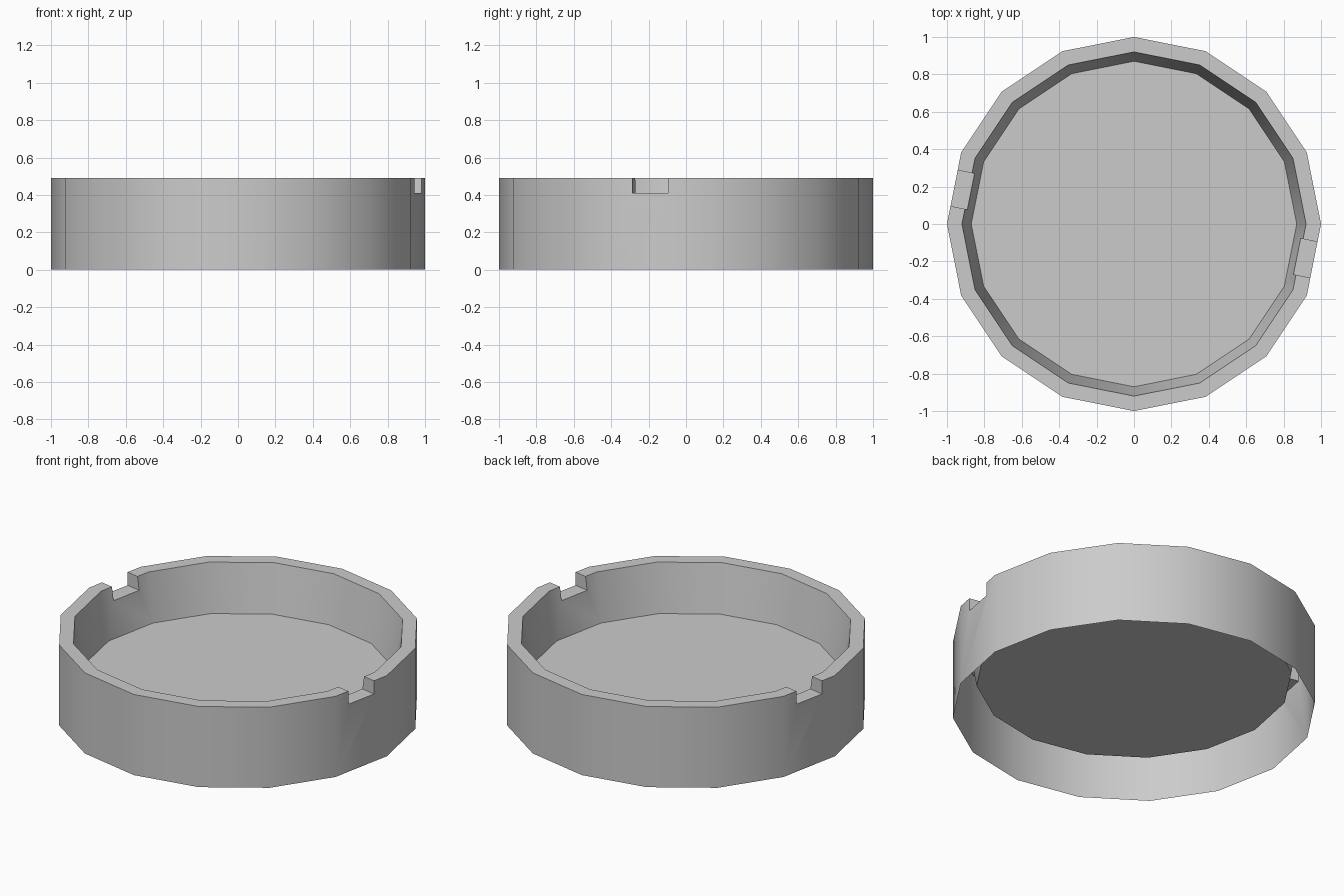
import bpy, bmesh
from math import cos, sin, pi, radians
from mathutils import Matrix

if "Cube" in bpy.data.objects:
    bpy.data.objects.remove(bpy.data.objects["Cube"])

SIDES = 16
HEIGHT = 0.49


def ring(bm, radius, z):
    return [bm.verts.new((radius * cos(2 * pi * i / SIDES),
                          radius * sin(2 * pi * i / SIDES), z)) for i in range(SIDES)]


def make_object(name, bm):
    bmesh.ops.recalc_face_normals(bm, faces=bm.faces)
    mesh = bpy.data.meshes.new(name)
    bm.to_mesh(mesh)
    bm.free()
    obj = bpy.data.objects.new(name, mesh)
    bpy.context.collection.objects.link(obj)
    return obj


# Round tray: outer wall, flat rim, tapered inner wall and raised floor
bm = bmesh.new()
profile = [(1.0, 0.0), (1.0, HEIGHT), (0.92, HEIGHT), (0.87, 0.20)]
rings = [ring(bm, r, z) for r, z in profile]
for a, b in zip(rings, rings[1:]):
    for i in range(SIDES):
        j = (i + 1) % SIDES
        bm.faces.new((a[i], a[j], b[j], b[i]))
bm.faces.new(rings[-1])
bm.faces.new(rings[0])  # temporary base, keeps the body closed for cutting
tray = make_object("tray", bm)

# Two opposite rests cut square through the rim, each centred on a facet
bm = bmesh.new()
for angle in (-11.25, 168.75):
    place = (Matrix.Rotation(radians(angle), 4, 'Z')
             @ Matrix.Translation((0.95, 0, 0.51))
             @ Matrix.Diagonal((0.3, 0.195, 0.2, 1)))
    bmesh.ops.create_cube(bm, size=1, matrix=place)
cutter = make_object("rest_cutter", bm)
cutter.hide_render = True

bpy.context.view_layer.objects.active = tray
tray.select_set(True)
cut = tray.modifiers.new("rests", 'BOOLEAN')
cut.operation = 'DIFFERENCE'
cut.solver = 'EXACT'
cut.object = cutter
bpy.ops.object.modifier_apply(modifier=cut.name)
bpy.data.objects.remove(cutter)

# Open underside
bm = bmesh.new()
bm.from_mesh(tray.data)
base = [f for f in bm.faces if all(v.co.z < 0.001 for v in f.verts)]
bmesh.ops.delete(bm, geom=base, context='FACES')
bm.to_mesh(tray.data)
bm.free()

bpy.ops.object.shade_smooth_by_angle(angle=radians(30))
